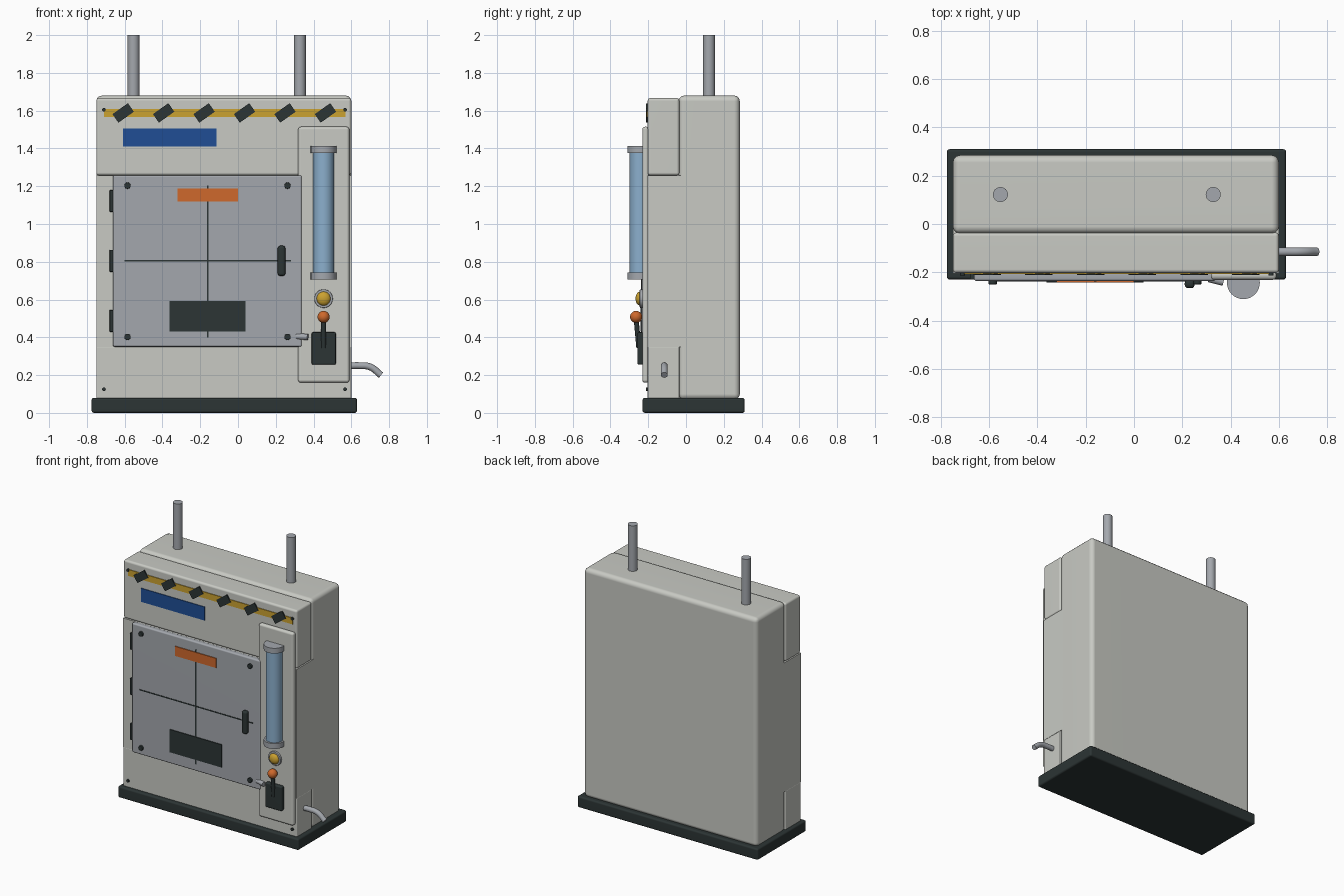
import bpy, bmesh
from math import radians
from mathutils import Vector

cube = bpy.data.objects.get("Cube")
if cube:
    bpy.data.objects.remove(cube, do_unlink=True)


def material(name, r, g, b):
    m = bpy.data.materials.new(name)
    m.use_nodes = True
    m.diffuse_color = (r, g, b, 1)
    m.node_tree.nodes["Principled BSDF"].inputs["Base Color"].default_value = (r, g, b, 1)
    return m


cream = material("warm_grey_paint", 0.58, 0.59, 0.55)
steel = material("steel_grey", 0.37, 0.39, 0.42)
dark = material("dark_rubber", 0.025, 0.035, 0.035)
yellow = material("safety_yellow", 0.60, 0.36, 0.03)
orange = material("signal_orange", 0.62, 0.14, 0.025)
blue = material("label_blue", 0.014, 0.076, 0.30)
glass = material("pale_blue_glass", 0.26, 0.43, 0.61)


def finish(name, bm, mat):
    me = bpy.data.meshes.new(name)
    bm.to_mesh(me)
    bm.free()
    ob = bpy.data.objects.new(name, me)
    bpy.context.collection.objects.link(ob)
    me.materials.append(mat)
    bpy.ops.object.select_all(action='DESELECT')
    ob.select_set(True)
    bpy.context.view_layer.objects.active = ob
    bpy.ops.object.shade_smooth_by_angle(angle=radians(40))
    wn = ob.modifiers.new("flat_faces", 'WEIGHTED_NORMAL')
    wn.keep_sharp = True
    return ob


def box(name, xs, ys, zs, mat, bevel=0.0):
    bm = bmesh.new()
    bmesh.ops.create_cube(bm, size=1)
    for v in bm.verts:
        v.co = [r[0] if c < 0 else r[1] for c, r in zip(v.co, (xs, ys, zs))]
    if bevel:
        bmesh.ops.bevel(bm, geom=bm.edges[:], offset=bevel, segments=3,
                        profile=0.5, affect='EDGES')
    return finish(name, bm, mat)


def rod(name, a, b, r, mat, sides=32, bevel=0.0):
    a, b = Vector(a), Vector(b)
    bm = bmesh.new()
    bmesh.ops.create_cone(bm, cap_ends=True, segments=sides, radius1=r,
                          radius2=r, depth=(b - a).length)
    if bevel:
        rims = [e for e in bm.edges if abs(e.verts[0].co.z - e.verts[1].co.z) < 1e-5]
        bmesh.ops.bevel(bm, geom=rims, offset=bevel, segments=2,
                        profile=0.5, affect='EDGES')
    ob = finish(name, bm, mat)
    ob.location = (a + b) / 2
    ob.rotation_euler = (b - a).to_track_quat('Z', 'Y').to_euler()
    return ob


def ball(name, centre, r, mat, flatten=1.0):
    bm = bmesh.new()
    bmesh.ops.create_uvsphere(bm, u_segments=24, v_segments=16, radius=r)
    ob = finish(name, bm, mat)
    ob.location = centre
    ob.scale.y = flatten
    return ob


def tube(name, points, r, mat):
    cu = bpy.data.curves.new(name, 'CURVE')
    cu.dimensions = '3D'
    cu.bevel_depth = r
    cu.bevel_resolution = 4
    cu.use_fill_caps = True
    sp = cu.splines.new('BEZIER')
    sp.bezier_points.add(len(points) - 1)
    for bp, p in zip(sp.bezier_points, points):
        bp.co = p
        bp.handle_left_type = bp.handle_right_type = 'AUTO'
    ob = bpy.data.objects.new(name, cu)
    bpy.context.collection.objects.link(ob)
    cu.materials.append(mat)
    return ob


# Cabinet shell
WIDE = (-0.75, 0.60)
box("base_plinth", (-0.775, 0.63), (-0.23, 0.31), (0, 0.08), dark, 0.012)
box("back_body", WIDE, (-0.04, 0.285), (0.07, 1.68), cream, 0.03)
box("front_header", WIDE, (-0.203, -0.035), (1.257, 1.667), cream, 0.015)
box("front_middle", WIDE, (-0.205, -0.005), (0.35, 1.257), cream)
box("front_lower", WIDE, (-0.203, -0.035), (0.07, 0.352), cream, 0.006)

# Roof posts
for side, x in (("right", -0.553), ("left", 0.328)):
    rod(side + "_post", (x, 0.122, 1.66), (x, 0.122, 2.0), 0.031, steel)

# Hazard band with slanted bars
box("hazard_band", (-0.71, 0.57), (-0.208, -0.2), (1.566, 1.61), yellow)
for i in range(6):
    bar = box("hazard_bar_%d" % (i + 1), (-0.05, 0.05), (-0.004, 0.004),
              (-0.0275, 0.0275), dark)
    bar.location = (-0.608 + i * 0.2142, -0.208, 1.588)
    bar.rotation_euler.y = radians(-35)
box("blue_label", (-0.61, -0.115), (-0.208, -0.2), (1.41, 1.505), blue)

# Cabinet corner screws
for x in (-0.71, 0.567):
    for z in (0.125, 1.605):
        rod("cabinet_screw", (x, -0.195, z), (x, -0.213, z), 0.01, dark, 12)

# Control panel and door
box("control_panel", (0.318, 0.59), (-0.231, -0.195), (0.16, 1.515), cream, 0.015)
box("door", (-0.662, 0.338), (-0.236, -0.2), (0.35, 1.258), steel, 0.01)
box("door_seam_upright", (-0.165, -0.156), (-0.239, -0.23), (0.40, 1.205), dark)
box("door_seam_level", (-0.60, 0.28), (-0.239, -0.23), (0.802, 0.809), dark)
box("orange_label", (-0.32, 0.0), (-0.242, -0.234), (1.12, 1.187), orange)
box("dark_plate", (-0.362, 0.04), (-0.242, -0.234), (0.432, 0.592), dark)
box("door_handle", (0.21, 0.251), (-0.266, -0.23), (0.725, 0.885), dark, 0.014)
for x in (-0.585, 0.262):
    for z in (0.402, 1.203):
        rod("door_bolt", (x, -0.23, z), (x, -0.25, z), 0.017, dark, 16, 0.003)
for z in (0.487, 0.805, 1.122):
    box("door_hinge", (-0.68, -0.655), (-0.23, -0.195), (z - 0.058, z + 0.058), dark, 0.004)
rod("door_drain_stub", (0.31, -0.225, 0.405), (0.37, -0.24, 0.402), 0.016, steel, 16)

# Sight glass
GX, GY = 0.453, -0.243
rod("sight_glass", (GX, GY, 0.72), (GX, GY, 1.40), 0.055, glass)
for name, z in (("lower", 0.705), ("upper", 1.375)):
    rod(name + "_glass_cap", (GX, GY, z), (GX, GY, z + 0.037), 0.068, steel)

# Push button
rod("button_ring", (GX, -0.22, 0.605), (GX, -0.245, 0.605), 0.049, steel, 32, 0.004)
ball("button", (GX, -0.243, 0.605), 0.037, yellow, 0.65)

# Lever
box("lever_plate", (0.39, 0.518), (-0.257, -0.225), (0.255, 0.427), dark, 0.008)
rod("lever_stick", (GX, -0.25, 0.345), (GX, -0.264, 0.50), 0.013, dark, 16)
ball("lever_knob", (GX, -0.264, 0.508), 0.032, orange)

# Side drain spout
tube("side_spout", [(0.58, -0.115, 0.248), (0.64, -0.115, 0.25),
                    (0.70, -0.115, 0.243), (0.757, -0.115, 0.2)], 0.018, steel)
